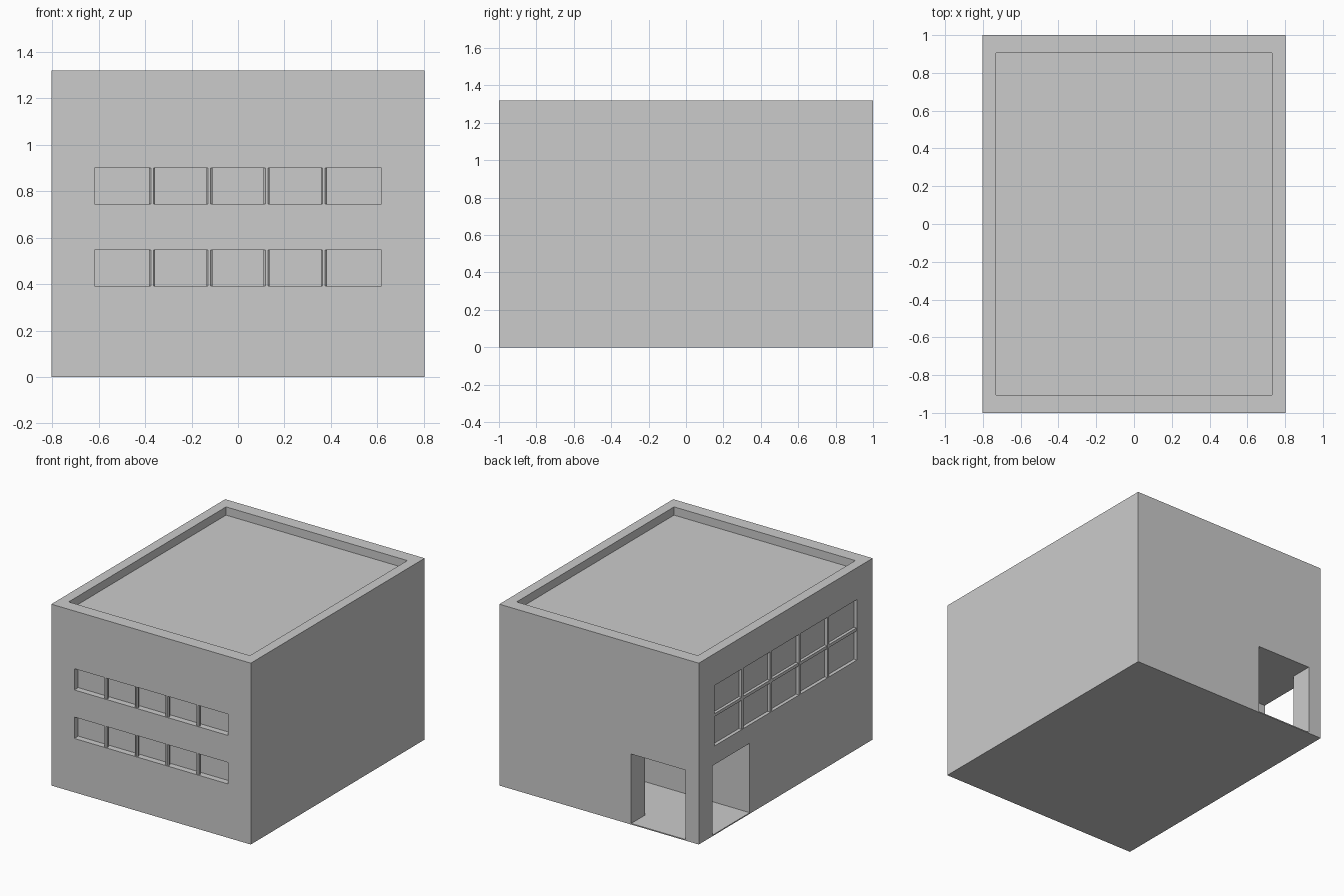
import bpy, bmesh, math

if "Cube" in bpy.data.objects:
    bpy.data.objects.remove(bpy.data.objects["Cube"])

W, D, H = 0.803, 1.0, 1.32      # half width, half depth, height


def mesh_object(name, bm):
    bmesh.ops.recalc_face_normals(bm, faces=bm.faces)
    mesh = bpy.data.meshes.new(name)
    bm.to_mesh(mesh)
    bm.free()
    ob = bpy.data.objects.new(name, mesh)
    bpy.context.collection.objects.link(ob)
    return ob


def prism(name, outline, z0, z1):
    """Extrude a plan outline from z0 up to z1."""
    bm = bmesh.new()
    face = bm.faces.new([bm.verts.new((x, y, z0)) for x, y in outline])
    top = bmesh.ops.extrude_face_region(bm, geom=[face])["geom"]
    bmesh.ops.translate(bm, vec=(0, 0, z1 - z0),
                        verts=[v for v in top if isinstance(v, bmesh.types.BMVert)])
    return mesh_object(name, bm)


def box(name, x0, x1, y0, y1, z0, z1):
    return prism(name, [(x0, y0), (x1, y0), (x1, y1), (x0, y1)], z0, z1)


def cut(target, cutter):
    cutter.hide_render = True
    mod = target.modifiers.new("cut", 'BOOLEAN')
    mod.operation = 'DIFFERENCE'
    mod.solver = 'EXACT'
    mod.object = cutter
    bpy.context.view_layer.objects.active = target
    bpy.ops.object.modifier_apply(modifier=mod.name)
    bpy.data.objects.remove(cutter)


def post(name, x, y, z0, z1, r=0.014):
    """Upright eight-sided window post."""
    pts = [(x + r * math.cos(math.radians(22.5 + 45 * i)),
            y + r * math.sin(math.radians(22.5 + 45 * i))) for i in range(8)]
    return prism(name, pts, z0, z1)


# Main block with sunken roof inside the parapet
body = box("building", -W, W, -D, D, 0, H)
cut(body, box("roof_cutter", -0.73, 0.73, -0.905, 0.905, 1.26, 1.5))

# Corner entrance, open to the back and the left, leaving a corner pillar
cut(body, prism("entrance_cutter",
                [(-0.9, 0.414), (0.1, 0.414), (0.1, 0.84), (-0.259, 0.84),
                 (-0.259, 1.1), (-0.698, 1.1), (-0.698, 0.84), (-0.9, 0.84)],
                0.008, 0.513))

# Front window bands with posts
for row, (z0, z1) in enumerate([(0.392, 0.548), (0.745, 0.90)]):
    cut(body, box("front_window_cutter", -0.618, 0.618, -1.1, -D + 0.045, z0, z1))
    for i in range(4):
        post(f"front_post_{row}_{i}", (i - 1.5) * 0.247, -D + 0.016, z0, z1)

# Large left window with crossing bars
cut(body, box("left_window_cutter", -0.9, -W + 0.025, -0.82, 0.82, 0.648, 1.088))
for i in range(4):
    y = (i - 1.5) * 0.328
    box(f"left_post_{i}", -W + 0.002, -W + 0.025, y - 0.011, y + 0.011, 0.648, 1.088)
box("left_crossbar", -W + 0.004, -W + 0.025, -0.82, 0.82, 0.858, 0.88)
